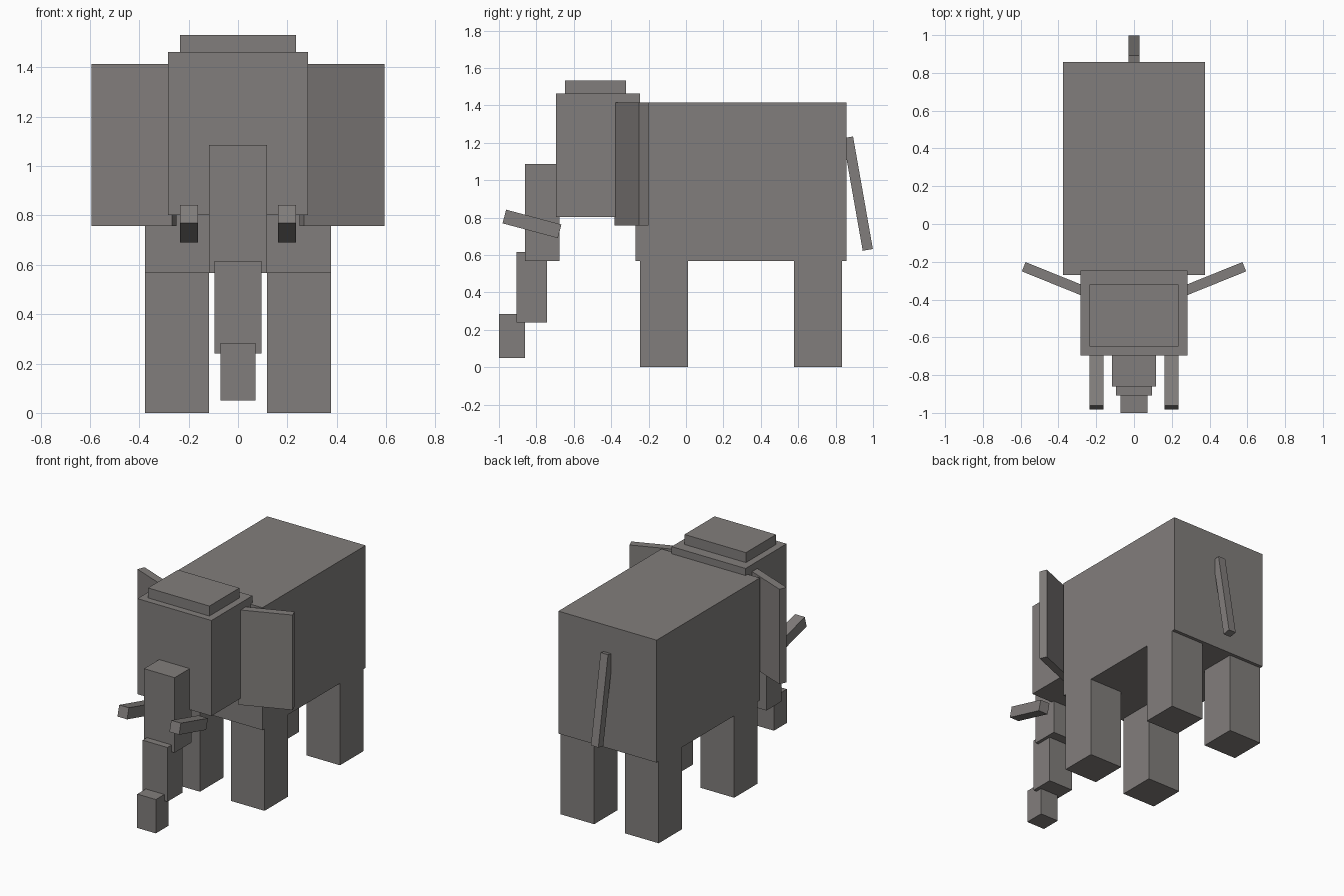
import bpy
import bmesh
from math import radians
from mathutils import Matrix, Vector

default = bpy.data.objects.get("Cube")
if default:
    bpy.data.objects.remove(default, do_unlink=True)

# Single warm grey hide colour
GREY = (0.222, 0.208, 0.201, 1.0)
hide = bpy.data.materials.new("warm_grey")
hide.diffuse_color = GREY
hide.use_nodes = True
hide.node_tree.nodes["Principled BSDF"].inputs["Base Color"].default_value = GREY


def box(name, centre, size, axis="X", degrees=0):
    """Flat-faced box, turned about one axis through its centre."""
    bm = bmesh.new()
    bmesh.ops.create_cube(bm, size=1, matrix=Matrix.Diagonal(Vector((*size, 1))))
    mesh = bpy.data.meshes.new(name)
    bm.to_mesh(mesh)
    bm.free()
    mesh.materials.append(hide)
    obj = bpy.data.objects.new(name, mesh)
    obj.matrix_world = (Matrix.Translation(centre)
                        @ Matrix.Rotation(radians(degrees), 4, axis))
    bpy.context.collection.objects.link(obj)
    return obj


def block(name, x, y, z):
    """Upright box given by its (low, high) range on each axis."""
    ranges = (x, y, z)
    return box(name, [(a + b) / 2 for a, b in ranges], [b - a for a, b in ranges])


# Body and head
block("body", (-0.376, 0.376), (-0.27, 0.858), (0.567, 1.414))
block("head", (-0.283, 0.283), (-0.695, -0.247), (0.802, 1.463))
block("head_crown", (-0.235, 0.235), (-0.648, -0.32), (1.44, 1.532))

# Trunk, stepping forward and down
block("trunk_upper", (-0.117, 0.117), (-0.86, -0.676), (0.567, 1.086))
block("trunk_middle", (-0.095, 0.095), (-0.907, -0.744), (0.24, 0.615))
block("trunk_tip", (-0.071, 0.071), (-1.0, -0.86), (0.05, 0.284))

# Paired parts
for side, s in (("left", 1), ("right", -1)):
    for end, y in (("front", (-0.247, 0.01)), ("back", (0.578, 0.835))):
        block(f"{end}_{side}_leg", sorted((s * 0.118, s * 0.376)), y, (0, 0.567))
    box(f"{side}_ear", (s * 0.421, -0.292, 1.0855), (0.351, 0.053, 0.657), "Z", s * 22)
    box(f"{side}_tusk", (s * 0.199, -0.8235, 0.766), (0.074, 0.306, 0.0755), "X", -15)

# Tail, swinging away from the rump
box("tail", (0, 0.919, 0.928), (0.057, 0.055, 0.611), "X", 10)
